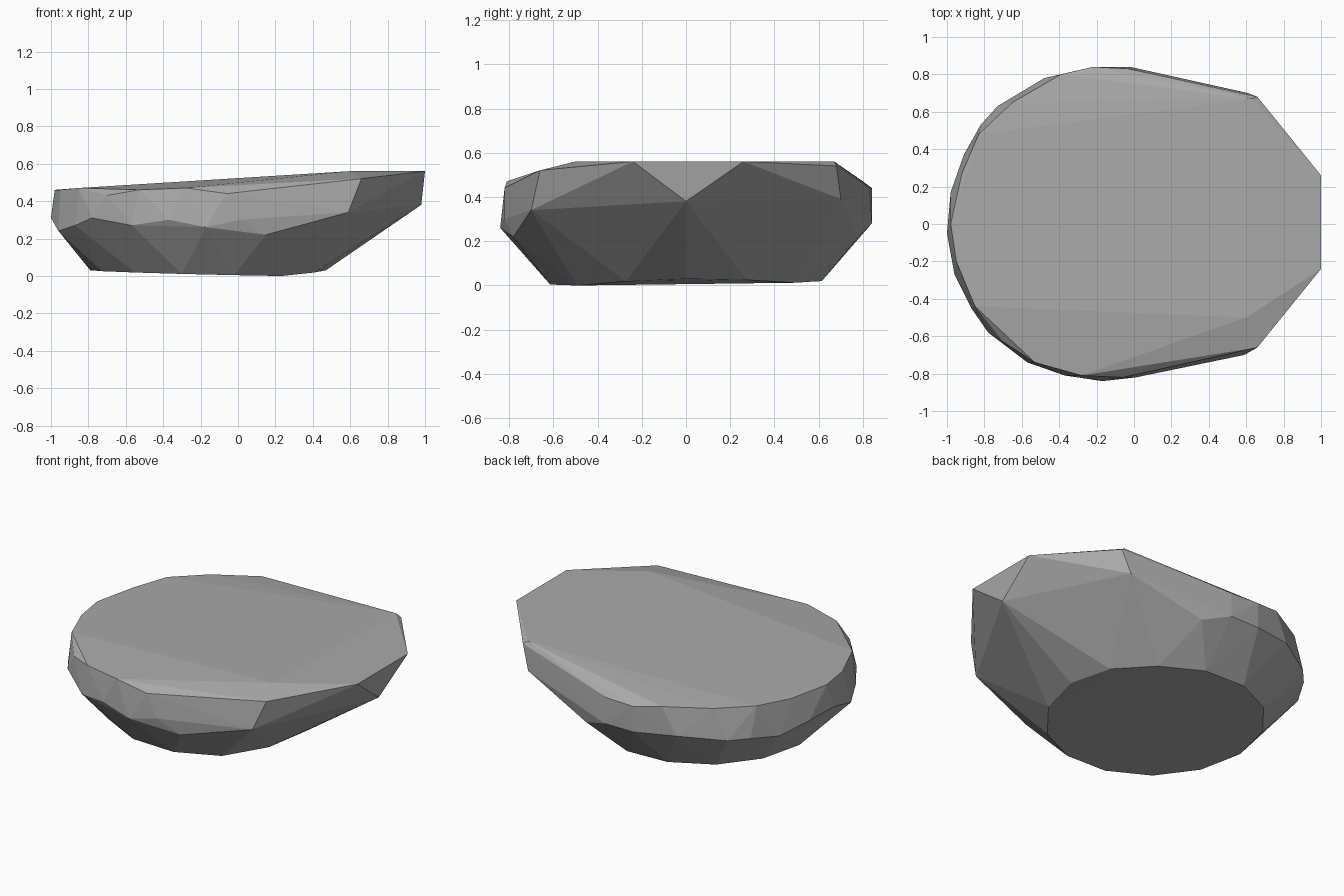
import bpy
import bmesh
from math import cos, sin, tau

cube = bpy.data.objects.get("Cube")
if cube:
    bpy.data.objects.remove(cube, do_unlink=True)


def flat_material(name, color):
    material = bpy.data.materials.new(name)
    material.use_nodes = True
    material.diffuse_color = color
    shader = material.node_tree.nodes["Principled BSDF"]
    shader.inputs["Base Color"].default_value = color
    shader.inputs["Roughness"].default_value = 0.9
    return material


def base_ring(sides=14, radius=0.63, centre_x=-0.16):
    """Almost flat underside, slightly tilted and lifted at its right tip."""
    ring = []
    for i in range(sides):
        c, s = cos(tau * i / sides), sin(tau * i / sides)
        lift = 0.1 * max(0, c - 0.7)
        ring.append((centre_x + radius * c, radius * s, 0.015 - 0.015 * c + 0.008 * s + lift))
    return ring


# Widest belt of the stone, front side then back side
belt_front = [
    (-1, -.05, .31), (-.96, -.27, .24), (-.87, -.45, .27), (-.78, -.58, .31),
    (-.57, -.74, .27), (-.37, -.81, .3), (-.17, -.84, .26), (.01, -.82, .3),
    (.15, -.78, .22), (.59, -.7, .34), (.98, 0, .38),
]
belt_back = [
    (.61, .7, .39), (.15, .78, .22), (-.02, .84, .28), (-.22, .84, .28),
    (-.48, .78, .3), (-.73, .63, .28), (-.82, .53, .28), (-.91, .37, .26),
    (-.98, .17, .3),
]

# Rim of the sloping top, front side then back side
rim_front = [
    (-.98, 0, .46), (-.95, -.2, .46), (-.85, -.44, .47), (-.7, -.63, .43),
    (-.53, -.74, .46), (-.28, -.81, .47), (-.06, -.82, .44), (.66, -.66, .52),
    (.6, -.5, .56), (1, -.24, .56),
]
rim_back = [
    (1, .26, .56), (.63, .67, .56), (.66, .68, .54), (-.03, .83, .44),
    (-.22, .84, .44), (-.39, .8, .47), (-.65, .65, .47), (-.83, .48, .47),
    (-.92, .27, .46),
]

# Wrap all rings in one faceted convex skin
bm = bmesh.new()
for point in base_ring() + belt_front + belt_back + rim_front + rim_back:
    bm.verts.new(point)
hull = bmesh.ops.convex_hull(bm, input=bm.verts[:])
unused = {v for v in hull["geom_interior"] + hull["geom_unused"] if isinstance(v, bmesh.types.BMVert)}
bmesh.ops.delete(bm, geom=list(unused), context="VERTS")
bmesh.ops.recalc_face_normals(bm, faces=bm.faces[:])
ground = min(v.co.z for v in bm.verts)
bmesh.ops.translate(bm, verts=bm.verts[:], vec=(0, 0, -ground))

mesh = bpy.data.meshes.new("flat_rock")
bm.to_mesh(mesh)
bm.free()
mesh.materials.append(flat_material("stone grey", (0.4, 0.4, 0.4, 1)))
rock = bpy.data.objects.new("flat_rock", mesh)
bpy.context.collection.objects.link(rock)
